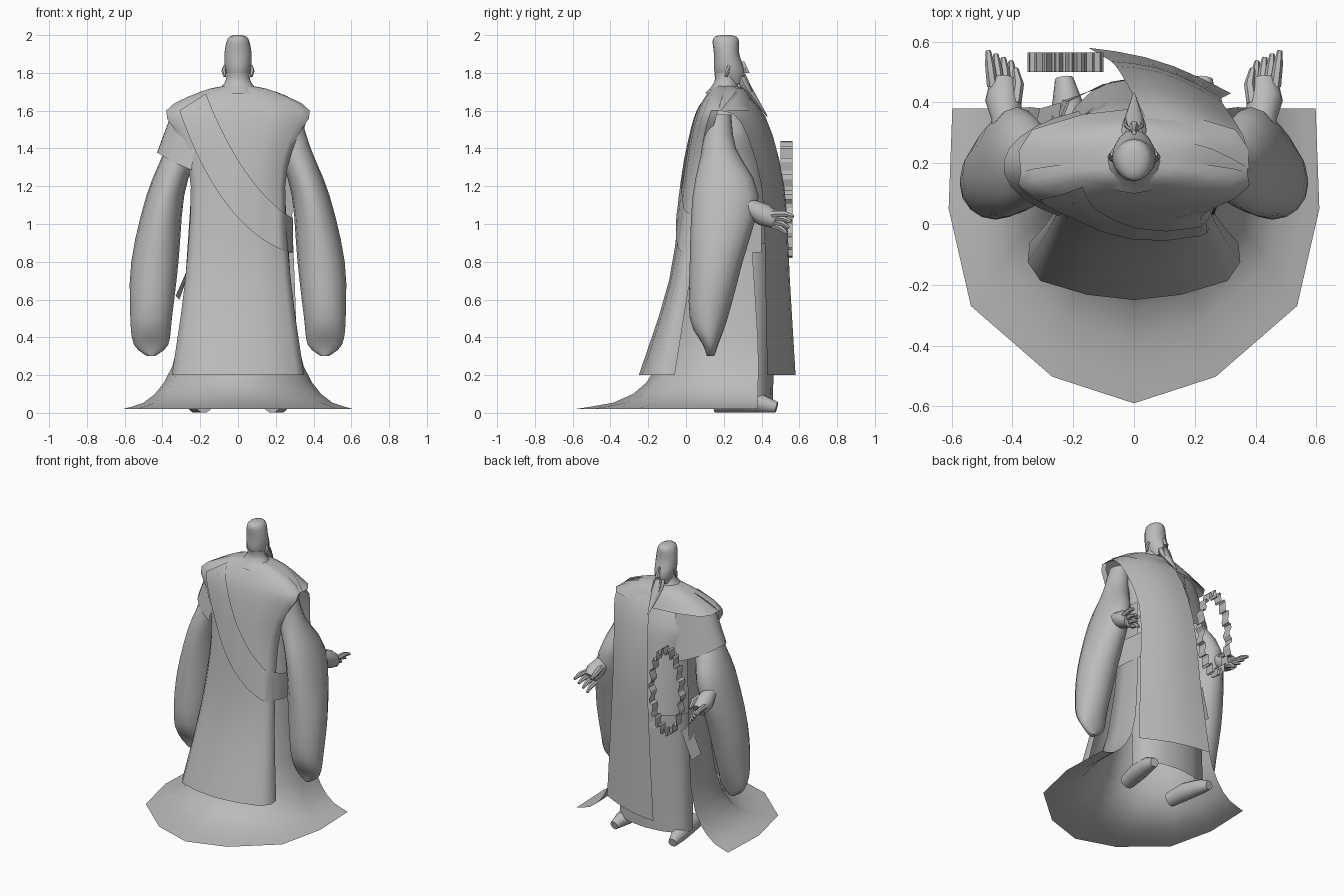
import bpy, bmesh
from math import sin, cos, pi, radians
from mathutils import Vector
from mathutils.bvhtree import BVHTree

if "Cube" in bpy.data.objects:
    bpy.data.objects.remove(bpy.data.objects["Cube"])

colour = (.5, .5, .5, 1)
grey = bpy.data.materials.new("plain grey")
grey.use_nodes = True
grey.diffuse_color = colour
grey.node_tree.nodes["Principled BSDF"].inputs["Base Color"].default_value = colour


def flow(stations, steps=3):
    """Ease between sparse stations with a smooth curve."""
    keys = [Vector(s) for s in stations]
    keys = [keys[0]] + keys + [keys[-1]]
    out = []
    for before, a, b, after in zip(keys, keys[1:], keys[2:], keys[3:]):
        start, end = (b - before) / 2, (after - a) / 2
        for k in range(steps):
            t = k / steps
            ease = t * t * (3 - 2 * t)
            out.append(a + (b - a) * ease + start * t * (1 - t) ** 2 - end * t * t * (1 - t))
    return out + [keys[-1]]


def grid(name, rows, wrap=False, caps=False, angle=50):
    """Skin a surface over rows of points."""
    bm = bmesh.new()
    verts = [[bm.verts.new(p) for p in row] for row in rows]
    count = len(rows[0])
    for a, b in zip(verts, verts[1:]):
        for i in range(count if wrap else count - 1):
            j = (i + 1) % count
            bm.faces.new((a[i], a[j], b[j], b[i]))
    if caps:
        bm.faces.new(verts[0])
        bm.faces.new(verts[-1])
    bmesh.ops.recalc_face_normals(bm, faces=bm.faces[:])
    mesh = bpy.data.meshes.new(name)
    bm.to_mesh(mesh)
    bm.free()
    mesh.materials.append(grey)
    ob = bpy.data.objects.new(name, mesh)
    bpy.context.collection.objects.link(ob)
    bpy.ops.object.select_all(action='DESELECT')
    ob.select_set(True)
    bpy.context.view_layer.objects.active = ob
    bpy.ops.object.shade_smooth_by_angle(angle=radians(angle))
    return ob


def circle(count):
    return [(cos(2 * pi * i / count), sin(2 * pi * i / count)) for i in range(count)]


def loft(name, stations, count=16, caps=True, side=1):
    """Stack ellipses; stations are height, centre y, radius x, radius y, centre x."""
    rows = [[(side * (cx + rx * c), cy + ry * s, z) for c, s in circle(count)]
            for z, cy, rx, ry, cx in flow([(*s, 0)[:5] for s in stations])]
    return grid(name, rows, True, caps)


def limb(name, points, radii, side=1, count=8):
    """Round tube along a path."""
    pts = [Vector((side * x, y, z)) for x, y, z in points]
    rows = []
    for k, p in enumerate(pts):
        along = (pts[min(k + 1, len(pts) - 1)] - pts[max(k - 1, 0)]).normalized()
        across = along.cross(Vector((0, 0, 1))).normalized()
        up = across.cross(along)
        rows.append([p + (across * c + up * s) * radii[k] for c, s in circle(count)])
    return grid(name, rows, True, True)


def half_sheet(name, stations):
    """Cloth bowed round one side; stations are height, half width, edge y, middle y."""
    half = [(.98, 0), (1, .34), (.88, .67), (.44, .91), (0, 1)]
    arc = half + [(-x, t) for x, t in half[-2::-1]]
    return grid(name, [[(r * x, edge + (mid - edge) * t, z) for x, t in arc]
                       for z, r, edge, mid in flow(stations)])


# Robes
half_sheet("trailing_robe", [
    (.02, .61, .38, -.59), (.1, .44, .38, -.28), (.4, .31, .38, -.1), (1.3, .24, .32, .05)])
half_sheet("front_skirt", [(.07, .27, .3, .46), (.9, .24, .25, .48)])
loft("inner_robe", [
    (.8, .25, .24, .23), (1.3, .23, .23, .19), (1.5, .22, .26, .16), (1.7, .2, .1, .08)], 20, False)

# Cape: back panel rising over the shoulders, with a short yoke in front
back = half_sheet("cape_back", [
    (.2, .35, -.06, -.25), (.7, .28, .02, -.09), (1.2, .25, .1, -.02), (1.45, .31, .13, .02),
    (1.6, .38, .17, .06), (1.7, .2, .2, .12), (1.73, .08, .2, .15)])
half_sheet("cape_front_yoke", [(1.73, .08, .2, .27), (1.7, .2, .2, .33), (1.6, .38, .17, .38)])

# Loose cap of cloth over the right shoulder
rows = []
for k in range(3):
    turns = [radians(115 + 12 * i) for i in range(11)]
    rows.append([((.34 + .045 * k) * cos(a), .19 + (.15 + .025 * k) * sin(a),
                  1.62 - .12 * k - .07 * k * sin(a) ** 2) for a in turns])
grid("shoulder_cap", rows)

# Long front panel hung from the left shoulder: height, inner x and y, outer x and y, outer drop
rows = []
for z, xa, ya, xb, yb, drop in flow([
        (1.72, .08, .27, .38, .18, .12), (1.57, 0, .42, .36, .29, .03),
        (1.2, -.06, .52, .29, .4, 0), (.7, -.1, .55, .3, .42, 0), (.2, -.15, .58, .32, .43, 0)]):
    rows.append([(xa + (xb - xa) * t, ya + (yb - ya) * t + .03 * sin(pi * t), z - drop * t * t)
                 for t in (i / 5 for i in range(6))])
grid("front_panel", rows)

# Sash lying diagonally over the back, then round the left hip
tree = BVHTree.FromPolygons([v.co.copy() for v in back.data.vertices],
                            [list(p.vertices) for p in back.data.polygons])


def bezier(a, b, c, t):
    return Vector(a) * (1 - t) ** 2 + Vector(b) * 2 * t * (1 - t) + Vector(c) * t * t


rows = []
for k in range(29):
    top = bezier((-.17, 1.69), (0, 1.25), (.24, 1.06), k / 28)
    low = bezier((-.31, 1.6), (-.1, 1), (.24, .86), k / 28)
    row = []
    for s in range(11):
        p = top.lerp(low, s / 10)
        hit = tree.ray_cast(Vector((p.x, -2, p.y)), Vector((0, 1, 0)))[0]
        row.append((p.x, (hit.y if hit else .06) - .012, p.y))
    rows.append(row)
for x, y in ((.29, .1), (.28, .25), (.26, .4)):
    rows.append([(x, y, 1.03 - .018 * s) for s in range(11)])
grid("diagonal_sash", rows)
grid("sash_tail", [[(-.25, .3, .8), (-.24, .4, .8)], [(-.33, .3, .62), (-.31, .38, .6)]])

# Arms, hands and feet
for side, word in ((1, "left"), (-1, "right")):
    loft(word + "_sleeve", [
        (1.58, .17, .06, .07, .27), (1.4, .175, .085, .09, .3), (1.15, .21, .1, .175, .385),
        (.8, .16, .125, .14, .44), (.5, .12, .11, .1, .46), (.36, .13, .09, .04, .46),
        (.3, .13, .02, .02, .46)], 16, True, side)
    limb(word + "_palm", [(.42, .28, 1.11), (.42, .35, 1.08), (.43, .41, 1.05), (.43, .47, 1.02)],
         (.045, .05, .06, .045), side, 12)
    for i in range(4):
        tip = Vector((.48 - .025 * i, .57 - .012 * i, 1.04 - .03 * i))
        root = Vector((.43, .44, 1.03)).lerp(tip, .1) + Vector((.03 - .02 * i, 0, .02 - .015 * i))
        knuckle = root.lerp(tip, .6) + Vector((0, 0, .01))
        limb(f"{word}_finger_{i + 1}", [root, knuckle, tip], (.019, .016, .009), side, 6)
    limb(word + "_thumb", [(.39, .4, 1.08), (.38, .46, 1.07), (.39, .51, 1.04)],
         (.02, .018, .01), side, 6)
    limb(word + "_shoe", [(.18, .15, .05), (.2, .28, .06), (.22, .4, .05), (.23, .48, .03)],
         (.05, .06, .05, .03), side, 10)
    # Ear and moustache strand
    limb(word + "_ear", [(.07, .21, 1.78), (.075, .22, 1.81), (.07, .23, 1.84)],
         (.008, .013, .008), side, 6)
    limb(word + "_moustache", [(.01, .31, 1.79), (.025, .32, 1.77), (.03, .35, 1.7)],
         (.005, .006, .002), side, 6)

# Head and beard
loft("head", [(1.74, .24, .04, .06), (1.81, .23, .067, .08), (1.9, .215, .072, .067),
              (1.98, .21, .055, .068), (2, .21, .02, .03)])
loft("neck", [(1.69, .2, .12, .1), (1.75, .21, .07, .06), (1.8, .21, .06, .06)])
loft("nose", [(1.8, .32, .017, .02), (1.86, .3, .007, .01)], 6)
loft("beard", [(1.78, .29, .035, .03), (1.72, .32, .04, .03), (1.57, .43, .003, .003)], 8)

# Toothed ring standing by the right hand
outline = [(c, s, .86 if i % 4 > 1 else 1) for i, (c, s) in enumerate(circle(72))]
grid("toothed_ring", [[(-.225 + .125 * k * c, y, 1.13 + .31 * k * s) for c, s, k in outline]
                      for y in (.5, .565)], True, False, 10)
